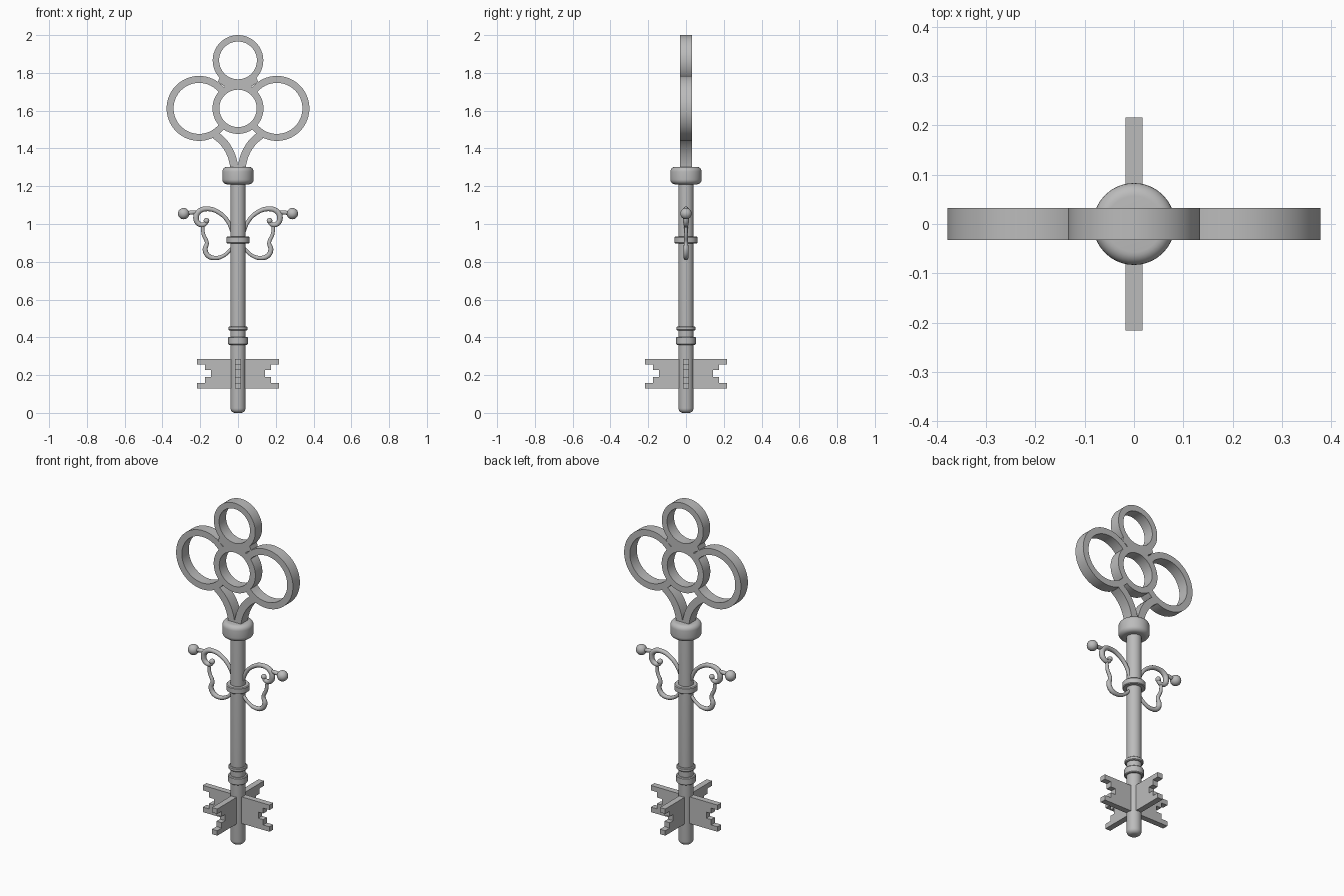
import bpy, bmesh
from math import sin, cos, pi, radians
from mathutils import Vector

if "Cube" in bpy.data.objects:
    bpy.data.objects.remove(bpy.data.objects["Cube"], do_unlink=True)

metal = bpy.data.materials.new("grey metal")
metal.use_nodes = True
GREY = (0.5, 0.5, 0.5, 1)
metal.diffuse_color = GREY
metal.node_tree.nodes["Principled BSDF"].inputs["Base Color"].default_value = GREY

DEPTH = 0.032            # half depth of the bow
SIDES = (("left", 1), ("right", -1))


def finish(name, mesh, angle=35):
    mesh.materials.clear()
    mesh.materials.append(metal)
    ob = bpy.data.objects.new(name, mesh)
    bpy.context.collection.objects.link(ob)
    bpy.ops.object.select_all(action='DESELECT')
    ob.select_set(True)
    bpy.context.view_layer.objects.active = ob
    bpy.ops.object.shade_smooth_by_angle(angle=radians(angle))
    return ob


def from_bmesh(name, bm):
    bmesh.ops.recalc_face_normals(bm, faces=bm.faces)
    mesh = bpy.data.meshes.new(name)
    bm.to_mesh(mesh)
    bm.free()
    return finish(name, mesh)


def lathe(name, profile, steps=40):
    """Spin (radius, height) points about the vertical axis."""
    bm = bmesh.new()
    vs = [bm.verts.new((r, 0, z)) for r, z in profile]
    es = [bm.edges.new(pair) for pair in zip(vs, vs[1:])]
    bmesh.ops.spin(bm, geom=vs + es, cent=(0, 0, 0), axis=(0, 0, 1),
                   angle=2 * pi, steps=steps)
    bmesh.ops.remove_doubles(bm, verts=bm.verts, dist=1e-5)
    return from_bmesh(name, bm)


def plate(name, outline, half):
    """Flat outline in x and z, extruded along y."""
    bm = bmesh.new()
    face = bm.faces.new([bm.verts.new((x, -half, z)) for x, z in outline])
    new = bmesh.ops.extrude_face_region(bm, geom=[face])["geom"]
    bmesh.ops.translate(bm, vec=(0, 2 * half, 0),
                        verts=[v for v in new if isinstance(v, bmesh.types.BMVert)])
    return from_bmesh(name, bm)


def band(name, path, width, closed=False):
    """Rectangular bar that follows a path in x and z."""
    bm = bmesh.new()
    n = len(path)
    rows = []
    for i, p in enumerate(path):
        a = path[i - 1] if i or closed else p
        b = path[(i + 1) % n] if i < n - 1 or closed else p
        t = (b - a).normalized()
        side = Vector((-t.y, t.x)) * width / 2
        rows.append([bm.verts.new((q.x, y, q.y)) for q, y in (
            (p + side, -DEPTH), (p - side, -DEPTH), (p - side, DEPTH), (p + side, DEPTH))])
    for i in range(n if closed else n - 1):
        r, s = rows[i], rows[(i + 1) % n]
        for k in range(4):
            bm.faces.new((r[k], r[k - 1], s[k - 1], s[k]))
    if not closed:
        bm.faces.new(rows[0])
        bm.faces.new(rows[-1])
    return from_bmesh(name, bm)


def arc(cx, cz, r, start=0, end=360, steps=64):
    return [Vector((cx + r * cos(radians(start + (end - start) * i / steps)),
                    cz + r * sin(radians(start + (end - start) * i / steps))))
            for i in range(steps + 1)]


def tube(name, points, side):
    """Round tube through (x, z, radius) points."""
    curve = bpy.data.curves.new(name, 'CURVE')
    curve.dimensions = '3D'
    curve.bevel_depth = 1
    curve.bevel_resolution = 3
    curve.resolution_u = 6
    curve.use_fill_caps = True
    spline = curve.splines.new('BEZIER')
    spline.bezier_points.add(len(points) - 1)
    for bp, (x, z, r) in zip(spline.bezier_points, points):
        bp.co = (side * x, 0, z)
        bp.radius = r
        bp.handle_left_type = bp.handle_right_type = 'AUTO'
    temp = bpy.data.objects.new(name + " guide", curve)
    bpy.context.collection.objects.link(temp)
    bpy.context.view_layer.update()
    dg = bpy.context.evaluated_depsgraph_get()
    mesh = bpy.data.meshes.new_from_object(temp.evaluated_get(dg))
    bpy.data.objects.remove(temp, do_unlink=True)
    return finish(name, mesh, 50)


def ball(name, x, z, r):
    bm = bmesh.new()
    bmesh.ops.create_uvsphere(bm, u_segments=24, v_segments=14, radius=r)
    bmesh.ops.translate(bm, verts=bm.verts, vec=(x, 0, z))
    return from_bmesh(name, bm)


# Bow: centre and top rings, side rings that stop at the centre ring
HUB = 1.612
band("centre_ring", arc(0, HUB, 0.117)[:-1], 0.036, True)
band("top_ring", arc(0, 1.866, 0.117)[:-1], 0.034, True)
STEM = [Vector(p) for p in ((0.12, 1.47), (0.03, 1.41), (0.018, 1.285))]
for label, s in SIDES:
    turn = 180 if s > 0 else 0
    band(label + "_ring", arc(s * 0.206, HUB, 0.1535, turn + 34.6, turn + 325.4), 0.037)
    # Web between the rings
    plate(label + "_web", [(s * x, z) for x, z in (
        (0.106, 1.752), (0.098, 1.775), (0.06, 1.75), (0, 1.735), (0.05, 1.715))], DEPTH)
    # Curved stem down to the collar
    path = []
    for i in range(13):
        t = i / 12
        p = STEM[0] * (1 - t) ** 2 + STEM[1] * 2 * t * (1 - t) + STEM[2] * t * t
        path.append(Vector((s * p.x, p.y)))
    band(label + "_stem", path, 0.042)

# Shaft with rounded tip, collar and rings
R = 0.04
tip = [(R - 0.025 * (1 - sin(a)), 0.025 * (1 - cos(a))) for a in
       [i * pi / 12 for i in range(7)]]
lathe("shaft", [(0, 0)] + tip + [(R, 1.25), (0, 1.25)])
collar = []
for cz, first in ((1.236, -90), (1.277, 0)):
    collar += [(p.x, p.y) for p in arc(0.057, cz, 0.026, first, first + 90, 6)]
lathe("collar", [(0, 1.21)] + collar + [(0, 1.303)])
for name, r, low, high in (("wing_ring", 0.062, 0.897, 0.933),
                           ("upper_ring", 0.05, 0.437, 0.458),
                           ("lower_ring", 0.052, 0.36, 0.402)):
    e = 0.004
    lathe(name, [(0, low), (r - e, low), (r, low + e), (r, high - e), (r - e, high), (0, high)])

# Four notched bit blades
half = [(0, 0.286), (0.216, 0.286), (0.216, 0.257), (0.175, 0.257),
        (0.175, 0.226), (0.143, 0.226)]
MID = 0.208
blade = half + [(x, 2 * MID - z) for x, z in reversed(half)]
for i, label in enumerate(("left", "back", "right", "front")):
    plate(label + "_blade", blade, 0.017).rotation_euler.z = i * pi / 2

# Scrolled wings with ball finials
UPPER = [(0.03, 0.955, 0.01), (0.053, 1.013, 0.011), (0.1, 1.06, 0.012),
         (0.158, 1.08, 0.013), (0.206, 1.067, 0.015), (0.222, 1.034, 0.016),
         (0.206, 1.0, 0.014), (0.178, 0.998, 0.012), (0.166, 1.017, 0.011)]
LOWER = [(0.188, 0.99, 0.009), (0.183, 0.945, 0.01), (0.165, 0.9, 0.011),
         (0.174, 0.865, 0.014), (0.158, 0.832, 0.014), (0.12, 0.82, 0.012),
         (0.075, 0.833, 0.01), (0.03, 0.875, 0.009)]
NECK = [(0.21, 1.064, 0.008), (0.245, 1.061, 0.012), (0.285, 1.055, 0.009)]
for label, s in SIDES:
    tube(label + "_upper_scroll", UPPER, s)
    tube(label + "_lower_scroll", LOWER, s)
    tube(label + "_finial_neck", NECK, s)
    ball(label + "_scroll_end", s * 0.167, 1.017, 0.015)
    ball(label + "_finial", s * 0.288, 1.055, 0.03)
